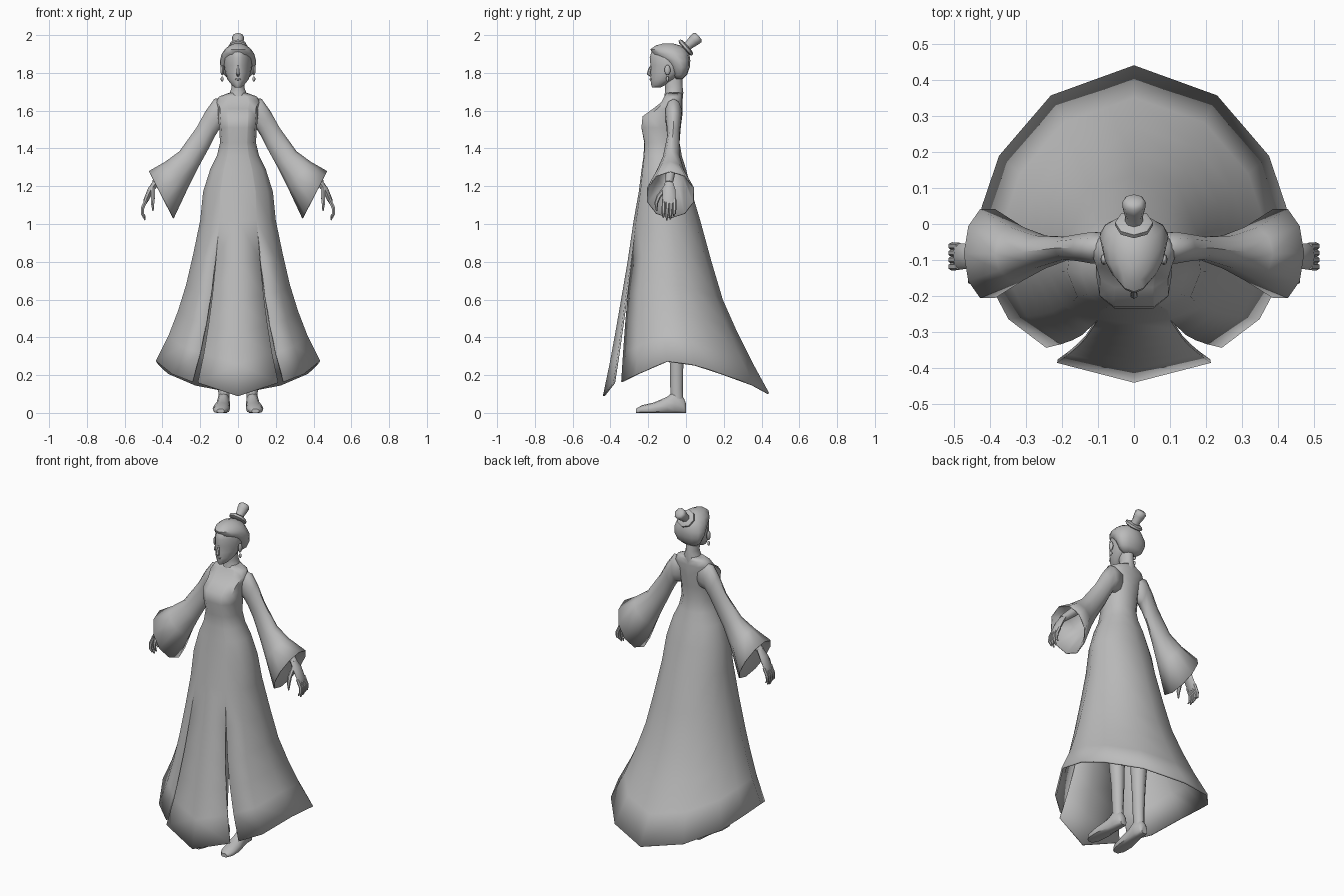
import bpy, bmesh, math
from mathutils import Vector as V

cube = bpy.data.objects.get("Cube")
if cube:
    bpy.data.objects.remove(cube)

grey = bpy.data.materials.new("plain_grey")
grey.use_nodes = True
grey.diffuse_color = (0.5, 0.5, 0.5, 1)
grey.node_tree.nodes["Principled BSDF"].inputs["Base Color"].default_value = (0.5, 0.5, 0.5, 1)


def finish(name, bm, mirror=False, thick=0, recalc=True, angle=50):
    if recalc:
        bmesh.ops.recalc_face_normals(bm, faces=bm.faces)
    me = bpy.data.meshes.new(name)
    bm.to_mesh(me)
    bm.free()
    me.materials.append(grey)
    ob = bpy.data.objects.new(name, me)
    bpy.context.collection.objects.link(ob)
    bpy.ops.object.select_all(action='DESELECT')
    ob.select_set(True)
    bpy.context.view_layer.objects.active = ob
    bpy.ops.object.shade_smooth_by_angle(angle=math.radians(angle))
    if mirror:
        ob.modifiers.new("mirror", 'MIRROR').use_clip = True
    if thick:
        sol = ob.modifiers.new("cloth", 'SOLIDIFY')
        sol.thickness = thick
        sol.offset = -1
    return ob


def ring(c, u, v, n=10):
    c, u, v = V(c), V(u), V(v)
    return [c + u * math.cos(i * math.tau / n) + v * math.sin(i * math.tau / n) for i in range(n)]


def oval(z, w, front, back, taper=0, n=14):
    """Level ring, narrowed towards the front by taper."""
    pts = ring((0, (front + back) / 2, z), (0, (back - front) / 2, 0), (w, 0, 0), n)
    for i, p in enumerate(pts):
        p.x *= 1 + taper * (math.cos(i * math.tau / n) - 0.3)
    return pts


def loft(name, rings, caps=True, **kw):
    bm = bmesh.new()
    rows = [[bm.verts.new(p) for p in r] for r in rings]
    n = len(rows[0])
    for a, b in zip(rows, rows[1:]):
        for i in range(n):
            j = (i + 1) % n
            bm.faces.new((a[i], a[j], b[j], b[i]))
    if caps:
        bm.faces.new(rows[0])
        bm.faces.new(rows[-1])
    return finish(name, bm, **kw)


def tube(name, path, n=8, **kw):
    """Round tube through (point, radius) pairs."""
    pts = [V(p) for p, r in path]
    rings = []
    for i, (p, r) in enumerate(path):
        d = (pts[min(i + 1, len(pts) - 1)] - pts[max(i - 1, 0)]).normalized()
        side = d.cross(V((1, 0, 0)) if abs(d.x) < 0.8 else V((0, 1, 0))).normalized()
        rings.append(ring(p, side * r, d.cross(side) * r, n))
    return loft(name, rings, **kw)


def lerp(a, b, t):
    return a + (b - a) * t


# Gown: half cross-sections, boxy at the bust and flared at the hem
bust = [(0, -1), (.5, -1), (.6, -.97), (.9, -.7), (1, -.1), (.97, .2), (.85, .6), (.5, .95), (0, 1)]
hem = [(0, -1), (.49, -.875), (.56, -.78), (.8, -.6), (1, -.23), (.97, .11), (.86, .43), (.53, .81), (0, 1)]
hem_z = [.09, .16, .165, .205, .275, .255, .21, .15, .105]
SLIT = 1.02
# z, half width, front, back, flare
bodice = [(1.695, .045, -.1, -.02, 0), (1.675, .1, -.115, -.018, 0), (1.645, .118, -.13, -.018, 0),
          (1.61, .105, -.175, -.018, 0), (1.57, .106, -.23, -.02, 0), (1.51, .1, -.236, -.028, 0),
          (1.43, .095, -.221, -.034, .2), (1.36, .112, -.225, -.022, .3), (1.29, .147, -.235, 0, .4),
          (1.17, .185, -.25, .03, .5)]
# drop below the slit, half width, front, back
skirt = [(0, .2, -.277, .075), (.24, .237, -.31, .135), (.46, .275, -.345, .195),
         (.645, .318, -.375, .27), (.82, .368, -.405, .35), (1, .435, -.44, .44)]


def gown_row(w, front, back, flare, heights, split=0.3):
    row = []
    for k in range(len(hem)):
        x, y = (lerp(bust[k][m], hem[k][m], flare) for m in (0, 1))
        if k == 2:  # slit edge closes up onto the front panel
            x = lerp(lerp(bust[1][0], hem[1][0], flare), x, split)
            y = lerp(lerp(bust[1][1], hem[1][1], flare), y, split)
        row.append((x * w, (front + back) / 2 + y * (back - front) / 2, heights[k]))
    return row


rows = [gown_row(w, f, b, fl, [z] * len(hem)) for z, w, f, b, fl in bodice]
first_cut = len(rows)
for t, w, f, b in skirt:
    rows.append(gown_row(w, f, b, .6 + .4 * t, [lerp(SLIT, h, t) for h in hem_z], t))

bm = bmesh.new()
grid = [[bm.verts.new(p) for p in r] for r in rows]
for i in range(len(grid) - 1):
    for k in range(len(hem) - 1):
        if i >= first_cut and k == 1:
            continue
        bm.faces.new((grid[i][k], grid[i + 1][k], grid[i + 1][k + 1], grid[i][k + 1]))
bmesh.ops.remove_doubles(bm, verts=bm.verts, dist=0.0005)
finish("gown", bm, mirror=True, thick=0.01, recalc=False)

# Flared sleeves: top and bottom (x, z), then front and back
sleeve = [((.05, 1.665), (.06, 1.51), -.105, -.025), ((.125, 1.663), (.1, 1.5), -.112, -.02),
          ((.17, 1.6), (.125, 1.46), -.105, -.026), ((.22, 1.51), (.155, 1.4), -.1, -.034),
          ((.31, 1.385), (.21, 1.3), -.125, -.03), ((.385, 1.33), (.265, 1.19), -.16, -.005),
          ((.472, 1.28), (.34, 1.03), -.212, .048)]
rings = []
for top, bot, f, b in sleeve:
    t, o = V((top[0], 0, top[1])), V((bot[0], 0, bot[1]))
    rings.append(ring((t + o) / 2 + V((0, (f + b) / 2, 0)), (t - o) / 2, (0, (b - f) / 2, 0), 10))
loft("sleeve", rings, caps=False, mirror=True, thick=0.006)

# Forearm, palm, fingers and thumb
tube("forearm", [((.24, -.07, 1.4), .03), ((.36, -.08, 1.29), .027), ((.44, -.09, 1.215), .02)], mirror=True)
loft("palm", [ring((.43, -.09, 1.225), (.012, 0, .012), (0, .02, 0), 8),
              ring((.462, -.09, 1.18), (.014, 0, .01), (0, .035, 0), 8),
              ring((.488, -.09, 1.125), (.012, 0, .006), (0, .036, 0), 8),
              ring((.495, -.09, 1.105), (.007, 0, .003), (0, .032, 0), 8)], mirror=True)
for i in range(4):
    y = -.118 + i * .019
    tip = (1.035, 1.02, 1.025, 1.045)[i]
    tube("finger", [((.485, y, 1.13), .01), ((.505, y, 1.085), .0105), ((.506, y - .002, 1.055), .009),
                    ((.492, y - .003, tip), .004)], n=6, mirror=True)
tube("thumb", [((.45, -.11, 1.19), .012), ((.45, -.145, 1.145), .012), ((.452, -.158, 1.11), .01),
               ((.45, -.155, 1.07), .004)], n=6, mirror=True)

# Legs and feet
legs = [(.04, .075, -.045, .028, .034), (.13, .075, -.05, .03, .035), (.27, .075, -.05, .036, .038),
        (.45, .08, -.055, .046, .048), (.6, .082, -.07, .044, .048), (1.1, .09, -.1, .068, .068)]
loft("leg", [ring((x, y, z), (rx, 0, 0), (0, ry, 0)) for z, x, y, rx, ry in legs], mirror=True)
# y, centre x, half width, height
feet = [(0, .075, .02, .05), (-.012, .075, .03, .08), (-.06, .076, .034, .12), (-.1, .08, .037, .085),
        (-.17, .088, .046, .055), (-.235, .092, .04, .04), (-.265, .092, .02, .022)]
rings = []
for y, x, w, h in feet:
    r = ring((x, y, h * .4), (w, 0, 0), (0, 0, h * .6), 12)
    for p in r:
        p.z = max(p.z, 0)
    rings.append(r)
loft("foot", rings, mirror=True)

# Neck and head
loft("neck", [oval(z, w, f, b) for z, w, f, b in [
    (1.64, .07, -.12, -.02), (1.695, .045, -.112, -.014), (1.725, .034, -.11, -.018), (1.8, .036, -.125, -.02)]])
loft("face", [oval(z, w, f, b, .22) for z, w, f, b in [
    (1.722, .016, -.178, -.135), (1.735, .034, -.184, -.11), (1.765, .058, -.188, -.06), (1.8, .071, -.188, -.02),
    (1.84, .077, -.188, 0), (1.88, .077, -.192, .01), (1.915, .062, -.182, 0), (1.94, .035, -.15, -.04)]])
tube("nose", [((0, -.18, 1.845), .005), ((0, -.193, 1.815), .009), ((0, -.197, 1.795), .011),
              ((0, -.185, 1.784), .006)], n=6)
tube("lips", [((-.02, -.178, 1.766), .003), ((0, -.186, 1.766), .007), ((.02, -.178, 1.766), .003)], n=6)

# Swept-back hair, ears and earrings
loft("hair", [oval(z, w, f, b, .16) for z, w, f, b in [
    (1.768, .05, -.06, -.018), (1.79, .078, -.078, .006), (1.83, .097, -.095, .02), (1.865, .099, -.125, .023),
    (1.9, .09, -.178, .018), (1.925, .073, -.188, .004), (1.945, .048, -.16, -.03), (1.956, .018, -.12, -.07)]])
for name, at, size in [("ear", (.083, -.098, 1.815), (.01, .016, .028)),
                       ("earring", (.084, -.098, 1.768), (.008, .008, .014))]:
    bm = bmesh.new()
    bmesh.ops.create_uvsphere(bm, u_segments=8, v_segments=6, radius=1)
    for v in bm.verts:
        v.co = V([v.co[i] * size[i] + at[i] for i in range(3)])
    finish(name, bm, mirror=True)

# Topknot and its band
axis = V((0, .75, .66)).normalized()
up = axis.cross(V((1, 0, 0)))
base = V((0, -.002, 1.933))
for name, steps in [("hair_band", [(-.01, .04), (-.004, .052), (.008, .052), (.014, .04)]),
                    ("topknot", [(0, .025), (.03, .025), (.06, .031), (.082, .033), (.093, .022)])]:
    loft(name, [ring(base + axis * d, (r, 0, 0), up * r, 8) for d, r in steps])
